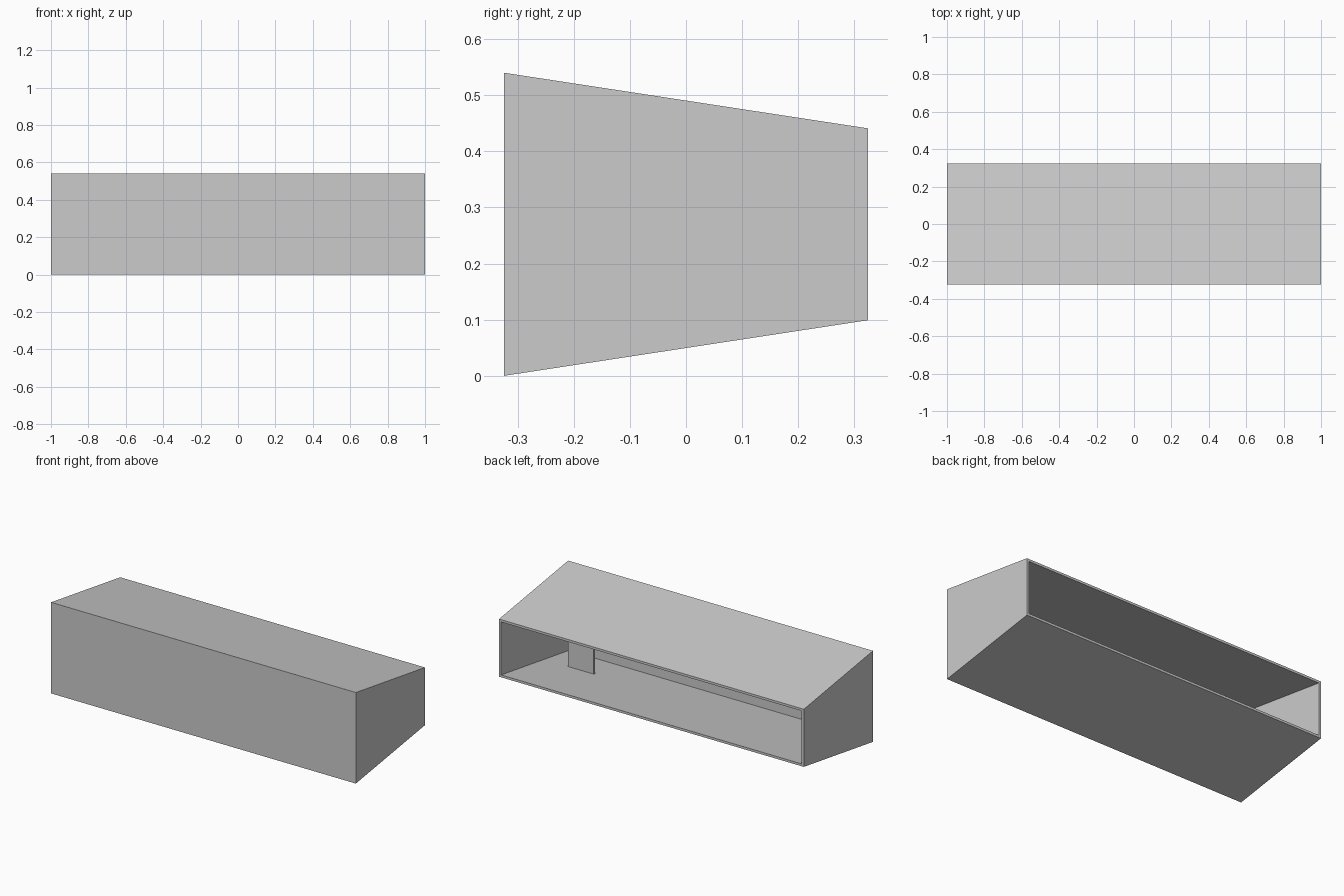
import bpy
import bmesh

cube = bpy.data.objects.get("Cube")
if cube:
    bpy.data.objects.remove(cube, do_unlink=True)

grey = bpy.data.materials.new("light_grey")
grey.use_nodes = True
colour = (0.6, 0.6, 0.6, 1)
grey.diffuse_color = colour
grey.node_tree.nodes["Principled BSDF"].inputs["Base Color"].default_value = colour

HALF_DEPTH = 0.324
WALL = 0.014
MID_Z = 0.27
FRONT_H, BACK_H = 0.27, 0.171      # half heights
SLOPE = (FRONT_H - BACK_H) / (2 * HALF_DEPTH)


def add_object(name, bm):
    bmesh.ops.recalc_face_normals(bm, faces=bm.faces)
    mesh = bpy.data.meshes.new(name)
    bm.to_mesh(mesh)
    bm.free()
    mesh.materials.append(grey)
    obj = bpy.data.objects.new(name, mesh)
    bpy.context.collection.objects.link(obj)
    return obj


# Tapered housing, tall at the front
bm = bmesh.new()
bmesh.ops.create_cube(bm, size=2)
for v in bm.verts:
    half = FRONT_H if v.co.y < 0 else BACK_H
    v.co.y *= HALF_DEPTH
    v.co.z = MID_Z + v.co.z * half

# Open back: rim, then a hollow that follows the sloping walls
bm.normal_update()
back = max(bm.faces, key=lambda f: f.calc_center_median().y)
bmesh.ops.inset_region(bm, faces=[back], thickness=WALL, use_even_offset=True)
result = bmesh.ops.extrude_discrete_faces(bm, faces=[back])
inner = result["faces"][0]
depth = 2 * HALF_DEPTH - WALL
for v in inner.verts:
    v.co.y -= depth
    v.co.z += SLOPE * depth * (1 if v.co.z > MID_Z else -1)
add_object("housing", bm)

# Small upright plate standing on the floor inside
bm = bmesh.new()
bmesh.ops.create_cube(bm, size=1)
for v in bm.verts:
    v.co.x = 0.745 + v.co.x * 0.17
    v.co.y = -0.085 + v.co.y * 0.014
    v.co.z = 0.14 + v.co.z * 0.18
add_object("inner_plate", bm)
